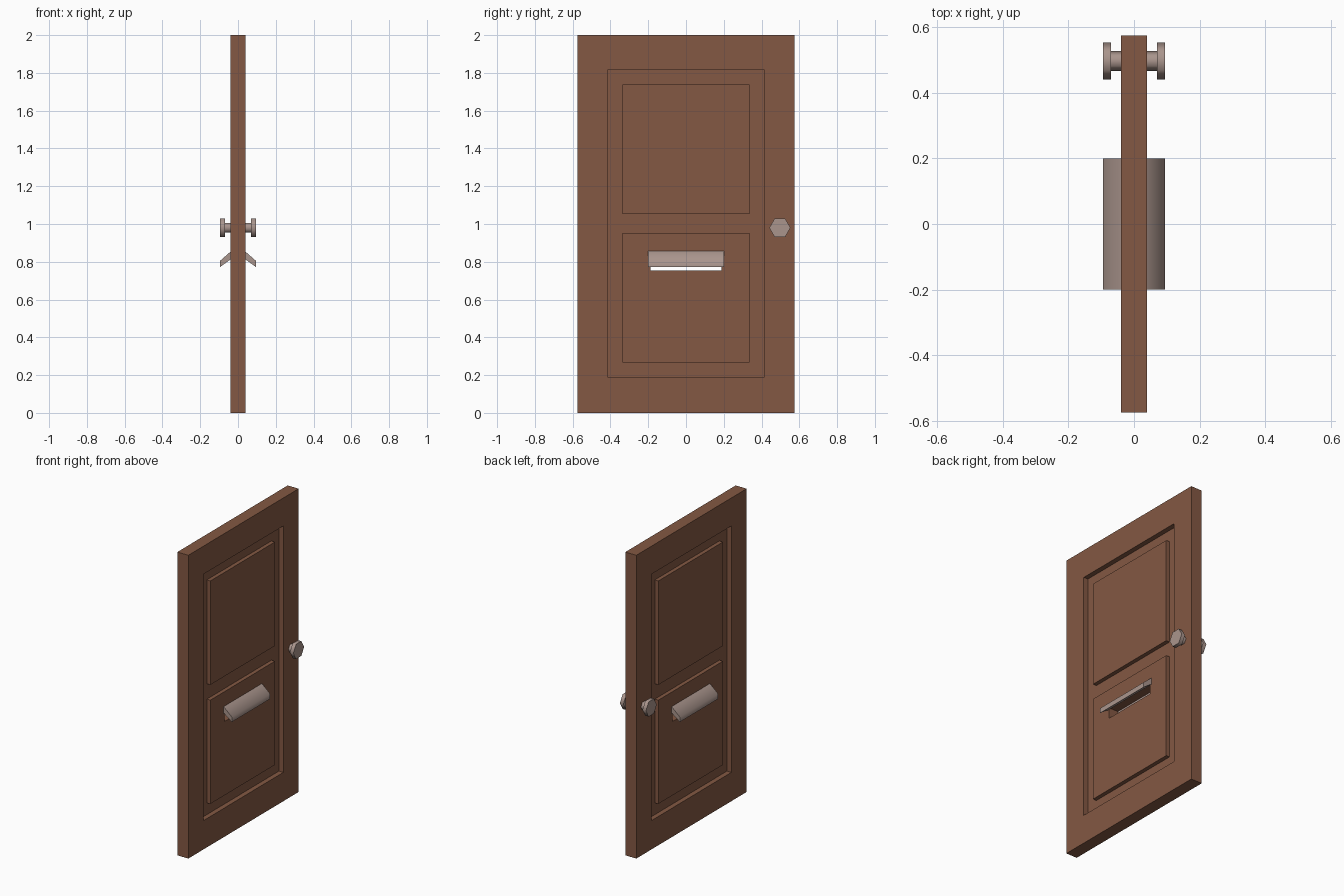
import bpy, bmesh, math
from mathutils import Matrix

if "Cube" in bpy.data.objects:
    bpy.data.objects.remove(bpy.data.objects["Cube"])


def material(name, rgb):
    m = bpy.data.materials.new(name)
    m.diffuse_color = (*rgb, 1)
    m.use_nodes = True
    m.node_tree.nodes["Principled BSDF"].inputs["Base Color"].default_value = m.diffuse_color
    return m


WOOD = material("brown wood", (0.23, 0.098, 0.056))
METAL = material("pale metal", (0.40, 0.30, 0.265))


def finish(name, bm, mat, smooth=None):
    bmesh.ops.recalc_face_normals(bm, faces=bm.faces[:])
    me = bpy.data.meshes.new(name)
    bm.to_mesh(me)
    bm.free()
    me.materials.append(mat)
    ob = bpy.data.objects.new(name, me)
    bpy.context.collection.objects.link(ob)
    if smooth:
        bpy.ops.object.select_all(action='DESELECT')
        ob.select_set(True)
        bpy.context.view_layer.objects.active = ob
        bpy.ops.object.shade_smooth_by_angle(angle=math.radians(smooth))
    return ob


def slab(name, half, outer, inner=None):
    """Slab of thickness 2*half; rects are (y0, y1, z0, z1), inner is a hole."""
    bm = bmesh.new()

    def loop(x, r):
        return [bm.verts.new((x, y, z)) for y, z in
                ((r[0], r[2]), (r[1], r[2]), (r[1], r[3]), (r[0], r[3]))]

    def bridge(a, b):
        for i in range(4):
            j = (i + 1) % 4
            bm.faces.new((a[i], a[j], b[j], b[i]))

    o1, o2 = loop(-half, outer), loop(half, outer)
    bridge(o1, o2)
    if inner:
        i1, i2 = loop(-half, inner), loop(half, inner)
        bridge(i1, i2)
        bridge(o1, i1)
        bridge(o2, i2)
    else:
        bm.faces.new(o1)
        bm.faces.new(o2)
    return finish(name, bm, WOOD)


# Door leaf: frame, thin recessed sheet, raised panels, slot through the lower one
recess = (-0.415, 0.415, 0.19, 1.815)
upper = (-0.337, 0.337, 1.053, 1.738)
lower = (-0.337, 0.337, 0.268, 0.952)
slot = (-0.188, 0.188, 0.755, 0.825)
slab("door_frame", 0.04, (-0.575, 0.575, 0, 2), recess)
slab("recessed_sheet", 0.008, recess, lower)
slab("upper_panel", 0.034, upper)
slab("lower_panel", 0.034, lower, slot)

for side, s in (("right", 1), ("left", -1)):
    # Hexagonal knob and stem
    for part, r, x0, x1 in (("knob_stem", 0.030, 0.03, 0.071),
                            ("knob", 0.056, 0.07, 0.095)):
        bm = bmesh.new()
        # six sides with corners pointing along y
        mat = (Matrix.Translation((s * (x0 + x1) / 2, 0.497, 0.98))
               @ Matrix.Rotation(math.pi / 2, 4, 'Y')
               @ Matrix.Rotation(math.pi / 2, 4, 'Z'))
        bmesh.ops.create_cone(bm, cap_ends=True, segments=6, radius1=r,
                              radius2=r, depth=x1 - x0, matrix=mat)
        # make sure the corners point along y whatever the cone's start angle
        if max(v.co.y for v in bm.verts) < 0.497 + r * 0.95:
            bmesh.ops.rotate(bm, verts=bm.verts[:], cent=(0, 0.497, 0.98),
                             matrix=Matrix.Rotation(math.pi / 6, 3, 'X'))
        finish(f"{part}_{side}", bm, METAL, 65)

    # Sloping letter flap
    bm = bmesh.new()
    profile = ((0.033, 0.857), (0.040, 0.853), (0.095, 0.805),
               (0.095, 0.772), (0.040, 0.812), (0.033, 0.815))
    face = bm.faces.new([bm.verts.new((s * x, -0.2, z)) for x, z in profile])
    ext = bmesh.ops.extrude_face_region(bm, geom=[face])
    for v in ext["geom"]:
        if isinstance(v, bmesh.types.BMVert):
            v.co.y = 0.2
    if not any(all(abs(v.co.y + 0.2) < 1e-5 for v in f.verts) for f in bm.faces):
        bm.faces.new([v for v in bm.verts if v.co.y < 0])
    finish(f"letter_flap_{side}", bm, METAL, 60)
